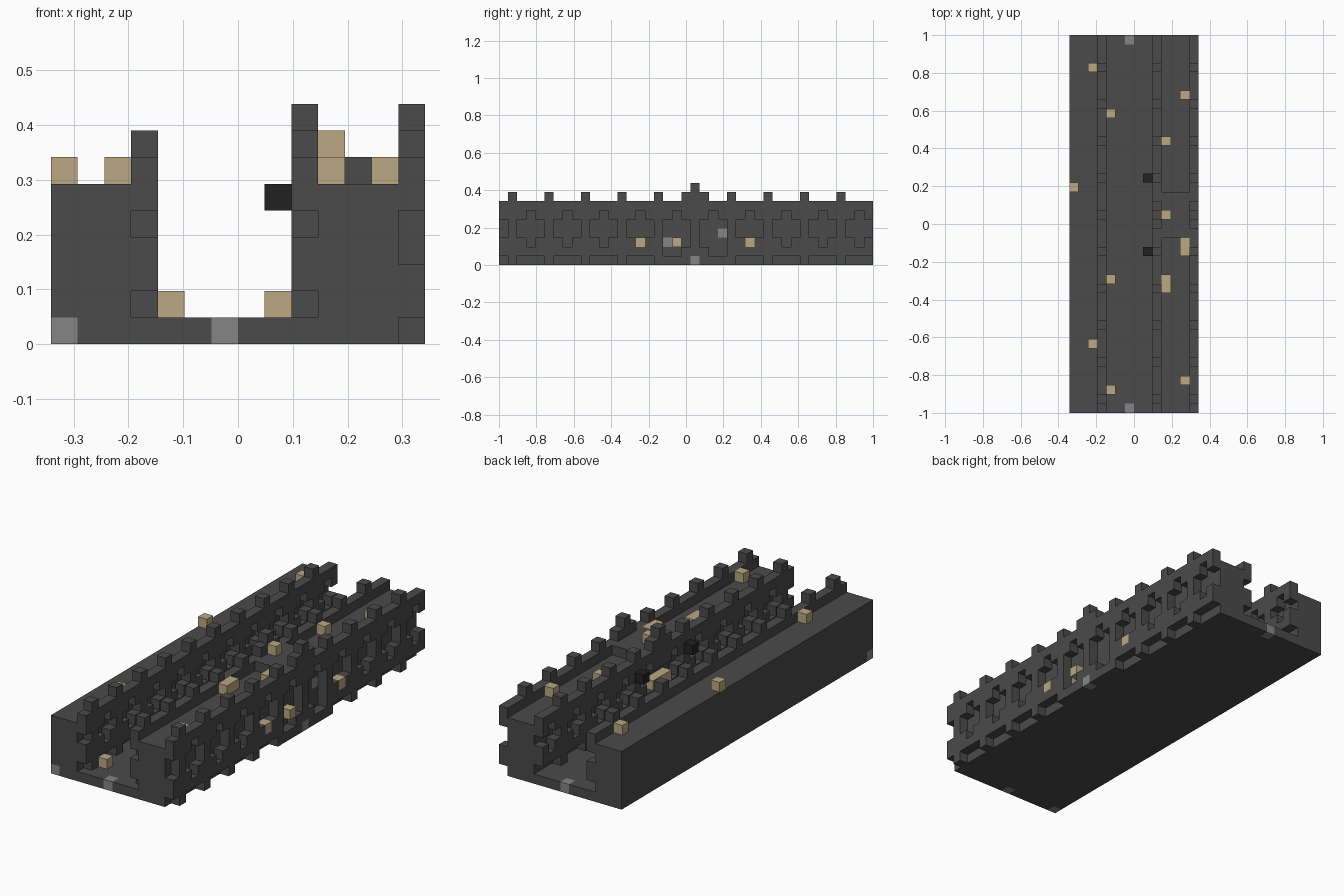
import bpy, bmesh
from mathutils import Vector

cube = bpy.data.objects.get("Cube")
if cube:
    bpy.data.objects.remove(cube)

U = 2 / 41          # edge of one block
LENGTH = 41         # blocks along y
MID = 21            # block row of the gate axis


def material(name, rgb):
    m = bpy.data.materials.new(name)
    m.use_nodes = True
    m.diffuse_color = (*rgb, 1)
    m.node_tree.nodes["Principled BSDF"].inputs["Base Color"].default_value = (*rgb, 1)
    return m


STONE = material("dark stone", (0.069, 0.069, 0.069))
TAN = material("tan block", (0.49, 0.392, 0.223))
BLACK = material("black lantern", (0.016, 0.016, 0.016))
GREY = material("light grey stone", (0.235, 0.235, 0.235))


def box(xs, ys, zs):
    """All cells in three half-open ranges."""
    return {(i, j, k) for i in range(*xs) for j in range(*ys) for k in range(*zs)}


def wall(i, low, arm, gate):
    """Battlemented wall one block thick with a row of cross-shaped niches."""
    cells = box((i, i + 1), (0, LENGTH), (low, 7))
    arms = range(arm, 5)
    for j in range(LENGTH):
        post = j % 4 == 1
        if post:
            cells.add((i, j, 7))
        else:
            cells.discard((i, j, low))
            cells -= {(i, j, k) for k in arms}
        if j % 4 == 3:
            cells -= {(i, j, arm - 1), (i, j, 5)}
    if gate:
        cells |= {(i, MID - 1, 7), (i, MID + 1, 7), (i, MID, 8)}
    return cells


parts = {}

# Solid bodies, walkway and raised gate platform
parts["left_rampart"] = (box((0, 3), (0, LENGTH), (0, 6)), STONE)
parts["floor"] = (box((3, 10), (0, LENGTH), (0, 1)), STONE)
right_body = box((10, 13), (0, LENGTH), (0, 6)) | box((10, 13), (19, 24), (6, 7))
parts["right_rampart"] = (right_body, STONE)

# Walls with niches
parts["left_inner_wall"] = (wall(3, 1, 4, False), STONE)
inner = wall(9, 1, 4, True)
inner -= box((9, 10), (MID - 1, MID + 2), (3, 5))
parts["right_inner_wall"] = (inner, STONE)
outer = wall(13, 0, 3, True)
outer |= box((13, 14), (17, 26), (0, 1))
for s in (-1, 1):
    # taller niches either side of the gate pillar
    outer -= {(13, MID + s * d, 1) for d in (2, 3)}
    outer -= {(13, MID + s * d, 2) for d in (1, 2, 3)}
parts["right_outer_wall"] = (outer, STONE)

# Loose blocks on ramparts, floor and in niches
parts["left_crates"] = ({(2, 37, 6), (2, 7, 6), (0, 24, 6)}, TAN)
parts["right_crates"] = ({(10, 29, 6), (10, 13, 6), (10, 14, 6), (10, 21, 7),
                          (12, 34, 6), (12, 17, 6), (12, 18, 6), (12, 3, 6)}, TAN)
parts["floor_crates"] = ({(4, 32, 1), (4, 14, 1), (4, 2, 1), (8, 17, 1)}, TAN)
parts["niche_crates"] = ({(13, j, 2) for j in (15, 19, 27)}, TAN)
parts["gate_shelf"] = (box((9, 10), (MID - 1, MID + 2), (3, 4)), TAN)
parts["lanterns"] = ({(8, MID - 4, 5), (8, MID + 4, 5)}, BLACK)
parts["marker_stones"] = ({(0, 0, 0), (6, 0, 0), (6, 40, 0), (13, MID, 0),
                           (12, 18, 2), (12, 24, 3)}, GREY)

# Coloured blocks replace the stone they sit in
accents = set().union(*(c for c, m in parts.values() if m is not STONE))
for cells, mat in parts.values():
    if mat is STONE:
        cells -= accents
solid = set().union(*(c for c, m in parts.values()))


def build(name, cells, mat):
    """Mesh the exposed block faces and merge flat areas."""
    bm = bmesh.new()
    for c in sorted(cells):
        for axis in range(3):
            for side in (0, 1):
                near = list(c)
                near[axis] += 2 * side - 1
                if tuple(near) in solid:
                    continue
                base = Vector(c)
                base[axis] += side
                a, b = Vector(), Vector()
                a[(axis + 1) % 3] = 1
                b[(axis + 2) % 3] = 1
                loop = [base, base + a, base + a + b, base + b]
                if not side:
                    loop.reverse()
                bm.faces.new([bm.verts.new(((p.x - 7) * U, (p.y - LENGTH / 2) * U, p.z * U))
                              for p in loop])
    bmesh.ops.remove_doubles(bm, verts=bm.verts, dist=U / 100)
    bmesh.ops.dissolve_limit(bm, angle_limit=0.01, verts=bm.verts, edges=bm.edges)
    mesh = bpy.data.meshes.new(name)
    bm.to_mesh(mesh)
    bm.free()
    mesh.materials.append(mat)
    bpy.context.scene.collection.objects.link(bpy.data.objects.new(name, mesh))


for name, (cells, mat) in parts.items():
    build(name, cells, mat)
